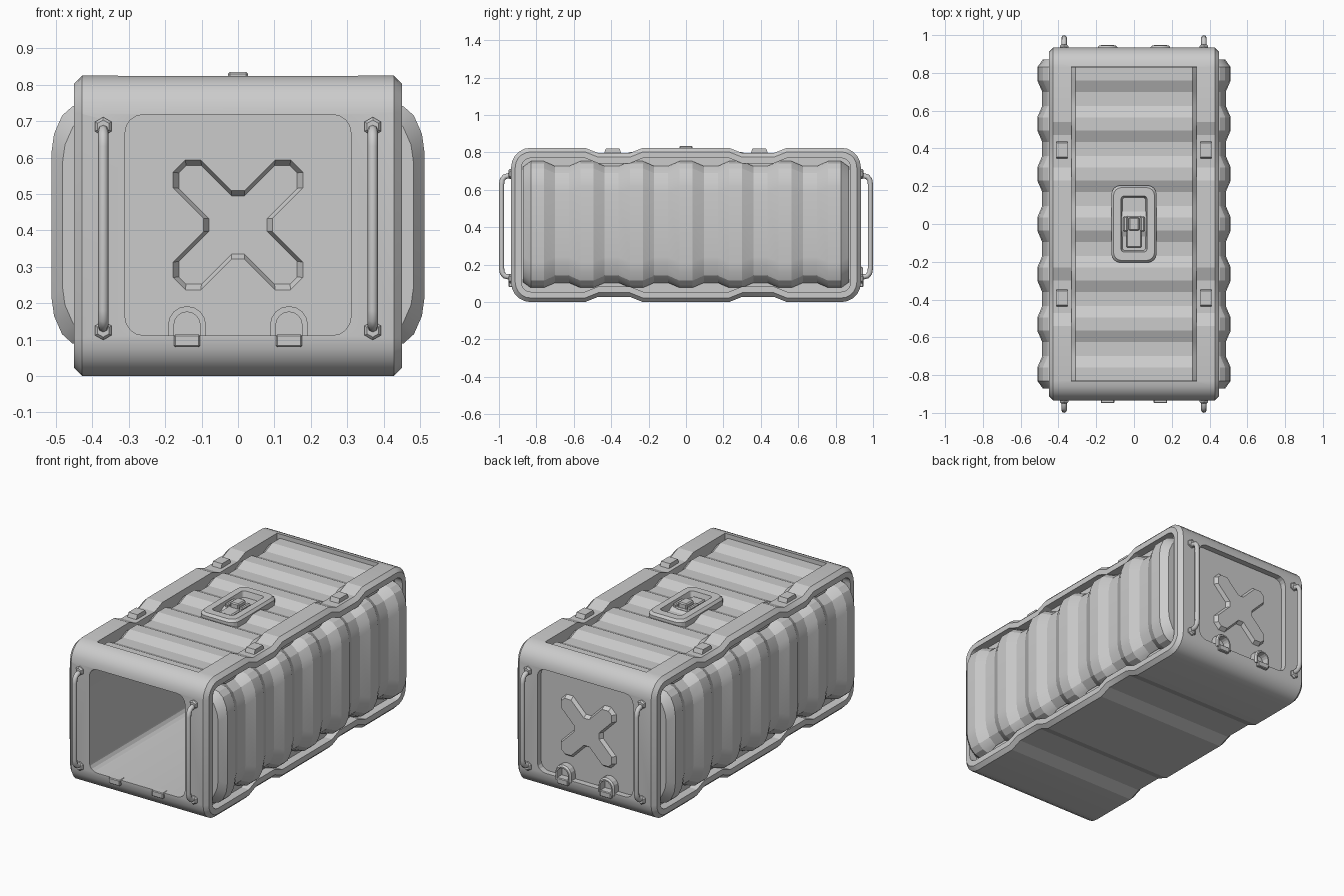
import bpy, bmesh, math
from mathutils import Vector

if "Cube" in bpy.data.objects:
    bpy.data.objects.remove(bpy.data.objects["Cube"], do_unlink=True)

GREY = (0.6, 0.6, 0.6, 1)
metal = bpy.data.materials.new("grey_metal")
metal.use_nodes = True
metal.diffuse_color = GREY
metal.node_tree.nodes["Principled BSDF"].inputs["Base Color"].default_value = GREY

H = 0.825      # height
MID = 0.415    # centre of the end openings
END = 0.935    # half length of the body


def activate(ob):
    bpy.ops.object.select_all(action='DESELECT')
    ob.select_set(True)
    bpy.context.view_layer.objects.active = ob


def finish(name, bm, angle=20):
    bmesh.ops.recalc_face_normals(bm, faces=bm.faces[:])
    me = bpy.data.meshes.new(name)
    bm.to_mesh(me)
    bm.free()
    me.materials.append(metal)
    ob = bpy.data.objects.new(name, me)
    bpy.context.collection.objects.link(ob)
    activate(ob)
    bpy.ops.object.shade_smooth_by_angle(angle=math.radians(angle))
    return ob


def loft(name, rings, closed=False, angle=20):
    """Skin equal-length rings; cap both ends, or join them when closed."""
    bm = bmesh.new()
    vs = [[bm.verts.new(p) for p in r] for r in rings]
    pairs = list(zip(vs, vs[1:]))
    if closed:
        pairs.append((vs[-1], vs[0]))
    else:
        bm.faces.new(vs[0])
        bm.faces.new(vs[-1])
    n = len(vs[0])
    for a, b in pairs:
        for i in range(n):
            j = (i + 1) % n
            bm.faces.new((a[i], a[j], b[j], b[i]))
    return finish(name, bm, angle)


def round_rect(w, h, r, seg=4):
    pts = []
    for k, (sx, sy) in enumerate(((1, 1), (-1, 1), (-1, -1), (1, -1))):
        for i in range(seg + 1):
            a = math.pi / 2 * (k + i / seg)
            pts.append((sx * (w - r) + r * math.cos(a), sy * (h - r) + r * math.sin(a)))
    return pts


def box(name, lo, hi, chamfer=0.006):
    bm = bmesh.new()
    bmesh.ops.create_cube(bm, size=1)
    for v in bm.verts:
        v.co = Vector([(l + h) / 2 + c * (h - l) for l, h, c in zip(lo, hi, v.co)])
    if chamfer:
        bmesh.ops.bevel(bm, geom=bm.edges[:], offset=chamfer, segments=1, affect='EDGES')
    return finish(name, bm)


def cut(ob, cutter):
    mod = ob.modifiers.new("cut", 'BOOLEAN')
    mod.operation = 'DIFFERENCE'
    mod.solver = 'EXACT'
    mod.object = cutter
    cutter.hide_render = True
    activate(ob)
    bpy.ops.object.modifier_apply(modifier=mod.name)
    bpy.data.objects.remove(cutter, do_unlink=True)


# Side outline of the body: rounded corners, shallow notches above and below
def outline(d, x):
    notch = [(0.54, 0), (0.47, 0.028), (0.30, 0.028), (0.23, 0)]
    r, top = 0.105, []
    for i in range(6):
        a = math.pi / 2 * i / 5
        top.append((END - r + (r - d) * math.cos(a), H - r + (r - d) * math.sin(a)))
    top += [(y, H - d - s) for y, s in notch]
    top += [(-y, z) for y, z in reversed(top)]
    return [(x, y, z) for y, z in top] + [(x, y, H - z) for y, z in reversed(top)]


# Body shell with through tunnel, top window and side recesses
body = loft("body_frame", [outline(0.022, -0.45), outline(0, -0.428),
                           outline(0, 0.428), outline(0.022, 0.45)])
cut(body, loft("tunnel_cutter", [[(x, y, MID + z) for x, z in round_rect(0.31, 0.303, 0.05)]
                                 for y in (-1.1, 1.1)]))
cut(body, box("top_cutter", (-0.33, -0.835, 0.75), (0.33, 0.835, 1), 0))
for s in (-1, 1):
    cut(body, loft("side_cutter", [outline(0.055, s * 0.4), outline(0.055, s * 0.6)]))
activate(body)
bpy.ops.object.shade_smooth_by_angle(angle=math.radians(25))

# Corrugation stations along the length: (y, depth below ridge)
PITCH = 0.265
stations = []
for k in range(-3, 4):
    stations += [(k * PITCH + dy, d) for dy, d in
                 ((-0.095, 0.026), (-0.035, 0), (0.035, 0), (0.095, 0.026))]
stations[0] = (-0.872, 0.03)
stations[-1] = (0.872, 0.03)


# Ribbed side panels that bulge out of the frame
def side_ring(s, y, d):
    half = [(0.338, 0.41), (0.325, 0.455), (0.30, 0.483), (0.25, 0.505), (0.20, 0.512)]
    pts = [(w - d, x - d * (x > 0.42)) for w, x in half]
    pts += [(-w, x) for w, x in reversed(pts)]
    return [(s * x, y, MID + w) for w, x in pts]


for s, side in ((1, "left"), (-1, "right")):
    loft(side + "_ribbed_panel", [side_ring(s, y, d) for y, d in stations])

# Ribbed top panel sunk in the window
loft("top_ribbed_panel",
     [[(-0.33, y, 0.74), (-0.33, y, 0.785 - d), (-0.31, y, 0.802 - d),
       (0.31, y, 0.802 - d), (0.33, y, 0.785 - d), (0.33, y, 0.74)]
      for y, d in [(max(-0.832, min(0.832, y)), d) for y, d in stations]])


# Pressed back door sheet with a raised cross
def cross_outline(w, length, y, c=0.03):
    pts = []
    for k in range(4):
        a = math.pi / 4 + k * math.pi / 2
        arm = [(w + 0.025, -w), (length - c, -w), (length - c / 3, c / 1.5 - w), (length, c - w)]
        arm += [(u, -v) for u, v in reversed(arm)]
        pts += [(u * math.cos(a) - v * math.sin(a), y,
                 MID + u * math.sin(a) + v * math.cos(a)) for u, v in arm]
    return pts


def edge_loop(bm, pts):
    vs = [bm.verts.new(p) for p in pts]
    return vs, [bm.edges.new((vs[i - 1], vs[i])) for i in range(len(vs))]


DOOR = 0.90
bm = bmesh.new()
_, rim = edge_loop(bm, [(x, DOOR, MID + z) for x, z in round_rect(0.31, 0.303, 0.05)])
base, base_edges = edge_loop(bm, cross_outline(0.054, 0.228, DOOR))
bmesh.ops.triangle_fill(bm, use_beauty=True, edges=rim + base_edges)
crest = [bm.verts.new(p) for p in cross_outline(0.044, 0.216, DOOR + 0.022)]
for i in range(len(base)):
    bm.faces.new((base[i - 1], base[i], crest[i], crest[i - 1]))
bm.faces.new(crest)
finish("back_door", bm)


# Hinge arches on the door and hinge tabs on both ends
def arch(cx, r, y):
    pts = [(cx + r, y, 0.10)]
    pts += [(cx + r * math.cos(math.pi * i / 8), y, 0.14 + r * math.sin(math.pi * i / 8))
            for i in range(9)]
    return pts + [(cx - r, y, 0.10)]


for s, side in ((1, "left"), (-1, "right")):
    cx = s * 0.14
    loft(side + "_hinge_arch", [arch(cx, 0.052, 0.885), arch(cx, 0.052, 0.935),
                                arch(cx, 0.044, 0.945), arch(cx, 0.036, 0.945),
                                arch(cx, 0.036, 0.885)], closed=True)
    for e, end in ((1, "back"), (-1, "front")):
        ys = sorted((e * 0.90, e * 0.948))
        box(f"{end}_{side}_hinge_tab", (cx - 0.036, ys[0], 0.08), (cx + 0.036, ys[1], 0.114), 0.004)

# Vertical grab bars with six-sided collars
for e, end in ((1, "back"), (-1, "front")):
    for s, side in ((1, "left"), (-1, "right")):
        x = s * 0.37
        half = [(0.92, 0.27), (0.95, 0.27), (0.97, 0.265), (0.982, 0.25), (0.986, 0.225)]
        path = half + [(y, -z) for y, z in reversed(half)]
        cu = bpy.data.curves.new("bar", 'CURVE')
        cu.dimensions = '3D'
        cu.bevel_depth = 0.014
        cu.bevel_resolution = 2
        cu.use_fill_caps = True
        sp = cu.splines.new('POLY')
        sp.points.add(len(path) - 1)
        for p, (y, z) in zip(sp.points, path):
            p.co = (x, e * y, MID - 0.01 + z, 1)
        cu.materials.append(metal)
        bar = bpy.data.objects.new(f"{end}_{side}_grab_bar", cu)
        bpy.context.collection.objects.link(bar)
        activate(bar)
        bpy.ops.object.convert(target='MESH')
        bpy.ops.object.shade_smooth_by_angle(angle=math.radians(50))
        for z, lv in ((0.685, "upper"), (0.125, "lower")):
            loft(f"{end}_{side}_{lv}_collar",
                 [[(x + r * math.sin(k * math.pi / 3), e * y, z + r * math.cos(k * math.pi / 3))
                   for k in range(6)] for r, y in ((0.026, 0.92), (0.026, 0.942), (0.018, 0.95))])

# Rail clips sitting in the upper notches
for s, side in ((1, "left"), (-1, "right")):
    for cy, end in ((0.392, "back"), (-0.392, "front")):
        x = s * 0.382
        sec = [(-0.05, 0.785), (-0.036, 0.822), (0.036, 0.822), (0.05, 0.785)]
        loft(f"{end}_{side}_rail_clip",
             [[(x + dx, cy + y, z) for y, z in sec] for dx in (-0.029, 0.029)])

# Lid latch: dished plate, lever and raised catch
rings = ((0.12, 0.205, 0.05, 0.77), (0.12, 0.205, 0.05, 0.808), (0.108, 0.193, 0.042, 0.822),
         (0.07, 0.148, 0.018, 0.822), (0.062, 0.14, 0.015, 0.788))
loft("latch_plate", [[(x, y, z) for x, y in round_rect(w, h, r)] for w, h, r, z in rings])
box("latch_lever", (-0.04, -0.125, 0.78), (0.04, 0.045, 0.806))
box("latch_catch", (-0.028, -0.035, 0.78), (0.028, 0.035, 0.835))
for s, side in ((1, "left"), (-1, "right")):
    box(side + "_latch_cheek", (s * 0.045 - 0.012, -0.04, 0.78), (s * 0.045 + 0.012, 0.04, 0.822))
